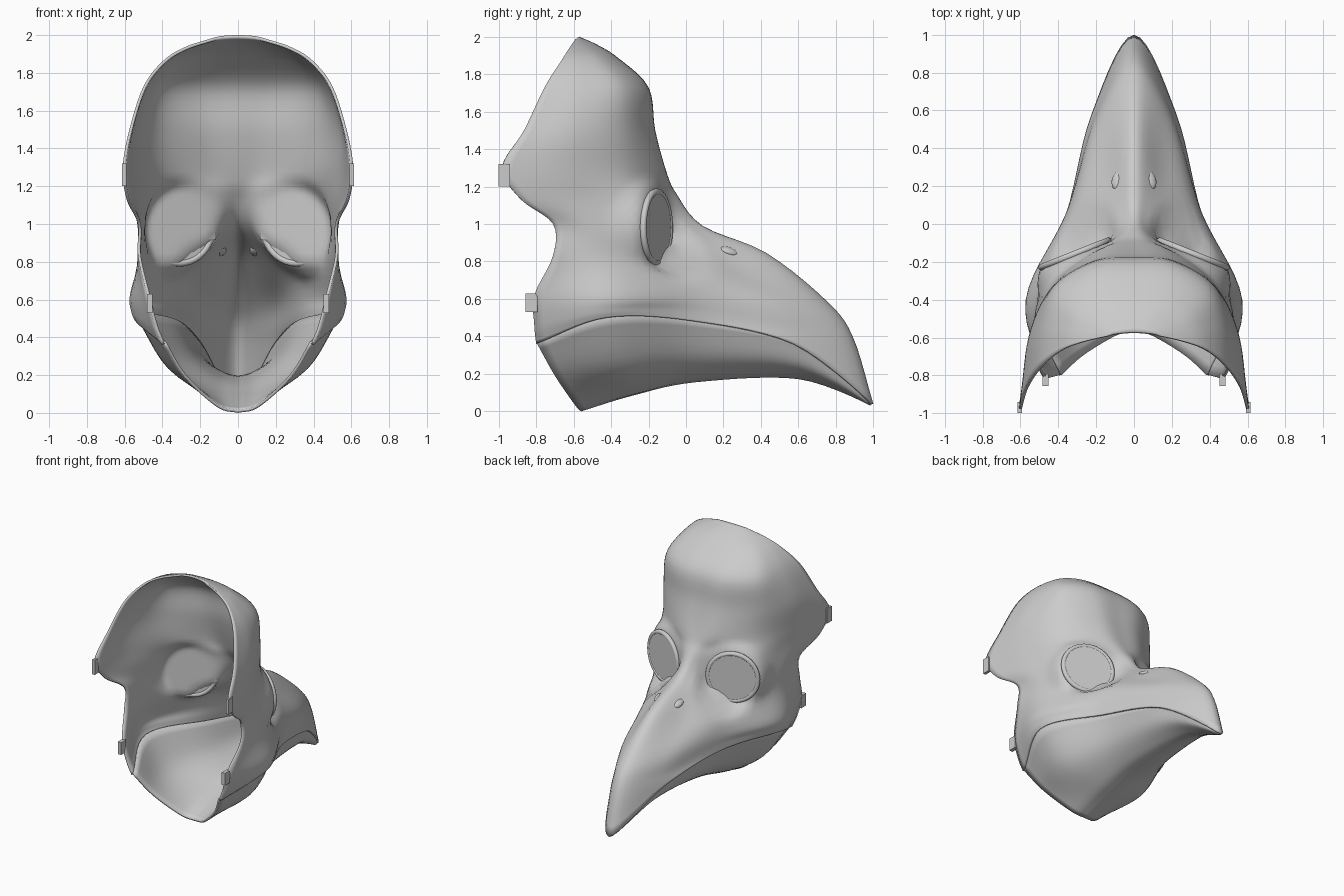
import bpy, bmesh
from mathutils import Vector

if "Cube" in bpy.data.objects:
    bpy.data.objects.remove(bpy.data.objects["Cube"])

EYE = Vector((0.312, -0.158, 0.982))
EYE_N = Vector((0.37, 0.93, 0.0)).normalized()

# Horizontal profile curves, centre line -> rear rim (right half only)
hood = [
    [(0, -.57, 2.0), (.04, -.572, 1.999), (.08, -.576, 1.996), (.11, -.582, 1.991), (.13, -.59, 1.986)],
    [(0, -.47, 1.955), (.11, -.48, 1.953), (.2, -.52, 1.948), (.25, -.57, 1.943), (.28, -.625, 1.937)],
    [(0, -.36, 1.885), (.18, -.38, 1.885), (.31, -.45, 1.88), (.37, -.56, 1.873), (.395, -.67, 1.865)],
    [(0, -.2, 1.73), (.22, -.22, 1.73), (.41, -.34, 1.73), (.48, -.54, 1.73), (.5, -.755, 1.73)],
    [(0, -.165, 1.5), (.2, -.185, 1.5), (.43, -.33, 1.5), (.55, -.58, 1.5), (.575, -.865, 1.5)],
    [(0, -.105, 1.28), (.18, -.135, 1.28), (.42, -.31, 1.28), (.55, -.6, 1.28), (.61, -.98, 1.3)],
    [(0, -.05, 1.16), (.14, -.11, 1.16), (.42, -.26, 1.15), (.53, -.55, 1.13), (.59, -.88, 1.13)],
]
beak = [
    [(0, .09, .99), (.12, -.04, 1.0), (.42, -.21, 1.0), (.52, -.46, .97), (.53, -.71, 1.0)],
    [(0, .43, .845), (.17, .19, .8), (.39, -.12, .81), (.52, -.42, .8), (.53, -.71, .83)],
    [(0, .75, .59), (.2, .5, .59), (.36, .05, .62), (.57, -.4, .62), (.48, -.81, .62)],
    [(0, .89, .4), (.2, .6, .43), (.36, .05, .53), (.565, -.42, .54), (.44, -.81, .46)],
    [(0, 1, .04), (.225, .58, .36), (.36, .05, .48), (.55, -.42, .5), (.4, -.8, .36)],
]
jaw = [
    [(0, .985, .045), (.212, .58, .37), (.345, .05, .49), (.537, -.42, .51), (.395, -.8, .37)],
    [(0, .985, .035), (.16, .6, .25), (.25, .05, .29), (.37, -.37, .24), (.285, -.7, .19)],
    [(0, .985, .03), (.065, .6, .19), (.11, .05, .18), (.13, -.3, .105), (.11, -.59, .03)],
    [(0, .985, .03), (0, .6, .172), (0, .05, .155), (0, -.28, .085), (0, -.56, 0)],
]


def spline(pts, steps, mirror_start=False):
    """Smooth curve through the points."""
    p = [Vector(v) for v in pts]
    first = Vector((-p[1].x, p[1].y, p[1].z)) if mirror_start else 2 * p[0] - p[1]
    p = [first] + p + [2 * p[-1] - p[-2]]
    out = []
    for i in range(1, len(p) - 2):
        a, b, c, d = p[i - 1:i + 3]
        for k in range(steps):
            t = k / steps
            out.append(0.5 * (2 * b + (c - a) * t + (2 * a - 5 * b + 4 * c - d) * t * t
                              + (3 * b - a - 3 * c + d) * t ** 3))
    return out + [p[-2]]


def clamp(v):
    return min(1, max(0, v))


def smooth(ob, angle=0.7):
    bpy.ops.object.select_all(action='DESELECT')
    ob.select_set(True)
    bpy.context.view_layer.objects.active = ob
    bpy.ops.object.shade_smooth_by_angle(angle=angle)


def shell(name, rows, flatten):
    """Loft the profile rows into a mirrored thin shell."""
    lines = [spline(r, 7, True) for r in rows]
    cols = [spline(c, 5) for c in zip(*lines)]
    bm = bmesh.new()
    grid = []
    for j, col in enumerate(cols):
        vs = []
        for co in col:
            co = co.copy()
            co.x = 0 if j == 0 else max(co.x, 0)
            if flatten and j:  # flat seat for the eye lens
                h = (co - EYE).dot(EYE_N)
                r = (co - EYE - EYE_N * h).length
                f = clamp((0.27 - r) / 0.07) * clamp((0.28 - abs(h)) / 0.18)
                co -= EYE_N * (h + 0.008) * f
                co.x = max(co.x, 0)
            vs.append(bm.verts.new(co))
        grid.append(vs)
    for a, b in zip(grid, grid[1:]):
        for i in range(len(a) - 1):
            bm.faces.new((a[i], b[i], b[i + 1], a[i + 1]))
    bmesh.ops.remove_doubles(bm, verts=bm.verts, dist=0.0005)
    me = bpy.data.meshes.new(name)
    bm.to_mesh(me)
    bm.free()
    ob = bpy.data.objects.new(name, me)
    bpy.context.collection.objects.link(ob)
    smooth(ob)
    m = ob.modifiers.new("mirror", 'MIRROR')
    m.use_clip = True
    s = ob.modifiers.new("thickness", 'SOLIDIFY')
    s.thickness, s.offset = 0.016, -1
    return ob


shell("mask_shell", hood + beak, True)
shell("lower_jaw", jaw, False)

for side, label in ((1, "right"), (-1, "left")):
    flip = Vector((side, 1, 1))
    rot = (EYE_N * flip).to_track_quat('Z', 'Y').to_euler()
    # Eye rim and lens
    bpy.ops.mesh.primitive_torus_add(location=EYE * flip, rotation=rot, major_radius=.19,
                                     minor_radius=.018, major_segments=40, minor_segments=10)
    rim = bpy.context.object
    rim.name = label + "_eye_rim"
    smooth(rim)
    bpy.ops.mesh.primitive_cylinder_add(vertices=40, radius=.182, depth=.022,
                                        location=(EYE + EYE_N * .002) * flip, rotation=rot)
    lens = bpy.context.object
    lens.name = label + "_eye_lens"
    smooth(lens)
    # Strap tabs on the rear rim
    for name, loc, size in (("upper_tab", (.603, -.97, 1.26), (.024, .06, .12)),
                            ("lower_tab", (.468, -.825, .58), (.03, .065, .1))):
        bpy.ops.mesh.primitive_cube_add(size=1, location=Vector(loc) * flip)
        tab = bpy.context.object
        tab.name = label + "_" + name
        tab.scale = size
        tab.modifiers.new("bevel", 'BEVEL').width = .006
    # Small nostril ridge on top of the beak
    bpy.ops.mesh.primitive_uv_sphere_add(segments=16, ring_count=8, radius=1,
                                         location=(.09 * side, .23, .855), rotation=(-.35, .5 * side, 0))
    nostril = bpy.context.object
    nostril.name = label + "_nostril"
    nostril.scale = (.03, .05, .018)
    smooth(nostril)
